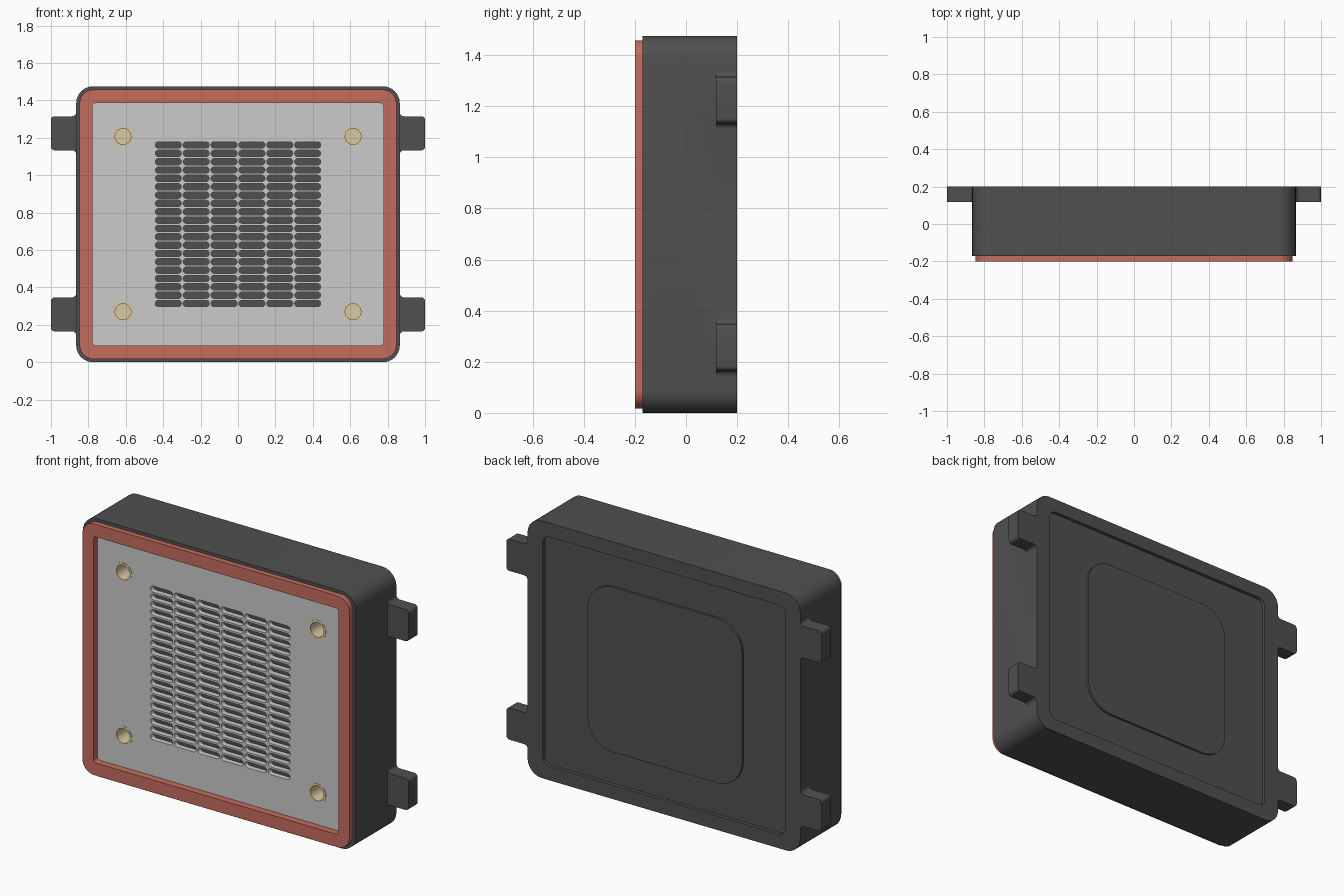
import bpy, bmesh
from math import sin, cos, pi, radians

if "Cube" in bpy.data.objects:
    bpy.data.objects.remove(bpy.data.objects["Cube"])

MID = 0.7375  # height of the housing centre


def arc(cx, cz, r, a0, a1, n=8):
    return [(cx + r * cos(radians(a0 + (a1 - a0) * i / n)),
             cz + r * sin(radians(a0 + (a1 - a0) * i / n))) for i in range(n + 1)]


def rounded(cx, cz, w, h, r, n=8):
    x, z = w / 2 - r, h / 2 - r
    pts = []
    for k, (sx, sz) in enumerate([(1, 1), (-1, 1), (-1, -1), (1, -1)]):
        pts += arc(cx + sx * x, cz + sz * z, r, 90 * k, 90 * k + 90, n)
    return pts


def prism(name, outlines, y0, y1, hole=None):
    """Extrude xz outlines from y0 to y1; a hole needs as many points as its outline."""
    bm = bmesh.new()
    for pts in outlines:
        n = len(pts)
        ring = lambda p, y: [bm.verts.new((x, y, z)) for x, z in p]
        a, b = ring(pts, y0), ring(pts, y1)
        if hole:
            loops = [a, b, ring(hole, y1), ring(hole, y0)]
        else:
            loops = [a, b]
            bm.faces.new(a)
            bm.faces.new(b)
        pairs = zip(loops, loops[1:] + loops[:1]) if hole else [(a, b)]
        for p, q in pairs:
            for i in range(n):
                j = (i + 1) % n
                bm.faces.new((p[i], p[j], q[j], q[i]))
    bmesh.ops.recalc_face_normals(bm, faces=bm.faces)
    return to_object(name, bm)


def to_object(name, bm):
    me = bpy.data.meshes.new(name)
    bm.to_mesh(me)
    bm.free()
    ob = bpy.data.objects.new(name, me)
    bpy.context.collection.objects.link(ob)
    return ob


def combine(ob, tool, operation):
    """Apply a boolean and remove the helper."""
    tool.hide_render = True
    m = ob.modifiers.new("bool", 'BOOLEAN')
    m.object, m.operation, m.solver = tool, operation, 'EXACT'
    bpy.context.view_layer.update()
    dg = bpy.context.evaluated_depsgraph_get()
    me = bpy.data.meshes.new_from_object(ob.evaluated_get(dg))
    ob.modifiers.clear()
    ob.data = me
    bpy.data.objects.remove(tool)


def finish(ob, colour=None):
    if colour:
        mat = bpy.data.materials.get(colour[0]) or bpy.data.materials.new(colour[0])
        mat.diffuse_color = (*colour[1:], 1)
        mat.use_nodes = True
        mat.node_tree.nodes["Principled BSDF"].inputs["Base Color"].default_value = mat.diffuse_color
        ob.data.materials.clear()
        ob.data.materials.append(mat)
    bpy.ops.object.select_all(action='DESELECT')
    ob.select_set(True)
    bpy.context.view_layer.objects.active = ob
    bpy.ops.object.shade_smooth_by_angle(angle=radians(30))


DARK = ("dark_plastic", 0.08, 0.08, 0.08)
RED = ("red_rubber", 0.56, 0.15, 0.11)
BRASS = ("pale_brass", 0.70, 0.58, 0.36)
SCREWS = [(sx * 0.615, z) for sx in (-1, 1) for z in (0.27, 1.207)]

# Housing shell
housing = prism("housing", [rounded(0, MID, 1.73, 1.475, 0.09)], -0.17, 0.2)

# Four mounting ears with filleted roots
ears = []
for lo, hi in ((0.165, 0.347), (1.133, 1.315)):
    f = 0.022
    ear = ([(0.8, lo - f)] + arc(0.865 + f, lo - f, f, 180, 90)
           + arc(0.98, lo + 0.02, 0.02, -90, 0) + arc(0.98, hi - 0.02, 0.02, 0, 90)
           + arc(0.865 + f, hi + f, f, 270, 180) + [(0.8, hi + f)])
    ears += [ear, [(-x, z) for x, z in ear]]
combine(housing, prism("ears", ears, 0.118, 0.2), 'UNION')

# Back recess with a raised rounded pad
combine(housing, prism("back_cut", [rounded(0, MID, 1.54, 1.315, 0.045)], 0.18, 0.3), 'DIFFERENCE')
combine(housing, prism("pad", [rounded(0, MID, 0.98, 0.945, 0.16, 12)], 0.1, 0.193), 'UNION')

# Front pocket and insert bores
combine(housing, prism("front_cut", [rounded(0, MID, 1.694, 1.44, 0.074)], -0.3, -0.13), 'DIFFERENCE')
combine(housing, prism("bores", [arc(x, z, 0.055, 0, 352.5, 47) for x, z in SCREWS],
                       -0.2, -0.05), 'DIFFERENCE')
finish(housing, DARK)

# Front panel with ventilation slots and insert holes
panel = prism("front_panel", [rounded(0, MID, 1.694, 1.44, 0.074)], -0.16, -0.13)
holes = [rounded((c - 2.5) * 0.149, MID + (r - 9.5) * 0.0446, 0.139, 0.034, 0.0165, 4)
         for c in range(6) for r in range(20)]
holes += [arc(x, z, 0.055, 0, 352.5, 47) for x, z in SCREWS]
combine(panel, prism("slots", holes, -0.2, -0.1), 'DIFFERENCE')
finish(panel)

# Sealing gasket
gasket = prism("gasket", [rounded(0, MID, 1.694, 1.44, 0.074)], -0.2, -0.16,
               hole=rounded(0, MID, 1.556, 1.296, 0.018))
finish(gasket, RED)

# Threaded inserts: lathed blind sleeves
for x, z in SCREWS:
    bm = bmesh.new()
    profile = [(0.055, -0.05), (0.055, -0.162), (0.042, -0.162), (0.042, -0.07)]
    rings = [[bm.verts.new((x + r * cos(2 * pi * i / 48), y, z + r * sin(2 * pi * i / 48)))
              for i in range(48)] for r, y in profile]
    for p, q in zip(rings, rings[1:]):
        for i in range(48):
            bm.faces.new((p[i], p[i - 1], q[i - 1], q[i]))
    bm.faces.new(rings[0])
    bm.faces.new(rings[-1])
    bmesh.ops.recalc_face_normals(bm, faces=bm.faces)
    finish(to_object("threaded_insert", bm), BRASS)
